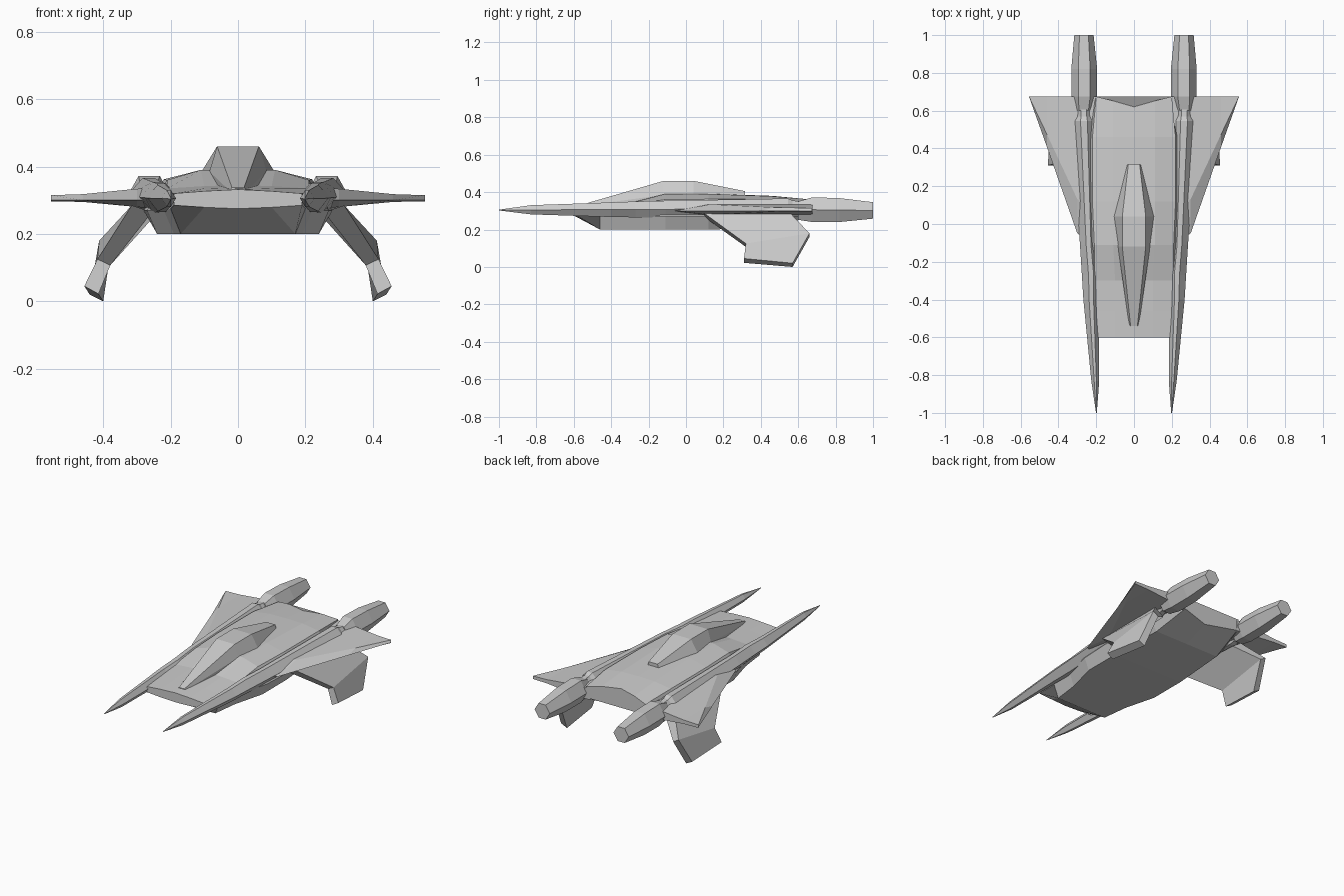
import bpy, bmesh


def loft(name, rings, mirror=False):
    """Skin equal-length rings of 3D points and cap both ends."""
    bm = bmesh.new()
    vs = [[bm.verts.new(p) for p in r] for r in rings]
    for a, b in zip(vs, vs[1:]):
        for i in range(len(a)):
            j = (i + 1) % len(a)
            bm.faces.new((a[i], a[j], b[j], b[i]))
    bm.faces.new(vs[0])
    bm.faces.new(vs[-1])
    bmesh.ops.recalc_face_normals(bm, faces=bm.faces)
    me = bpy.data.meshes.new(name)
    bm.to_mesh(me)
    bm.free()
    ob = bpy.data.objects.new(name, me)
    bpy.context.collection.objects.link(ob)
    if mirror:
        m = ob.modifiers.new("mirror", 'MIRROR')
        m.use_mirror_merge = False
    return ob


def symmetric(y, half, notch=0.0):
    """Full ring from a half profile; notch pulls the centre forward."""
    pts = half + [(-x, z) for x, z in reversed(half) if x > 0]
    return [(x, y - notch * max(0, 1 - abs(x) / 0.19), z) for x, z in pts]


def hexagon(y, xi, xo, zb, zt, ridge=0.36):
    """Six-sided section with flat top and bottom."""
    w, zm = xo - xi, (zb + zt) / 2
    a, b = xi + w * ridge, xo - w * ridge
    return [(xi, y, zm), (a, y, zt), (b, y, zt), (xo, y, zm), (b, y, zb), (a, y, zb)]


# Central hull: half profiles from top centre round to bottom centre
hull = [
    (-0.60, [(0, .332), (.10, .327), (.19, .320), (.19, .285), (.10, .279), (0, .275)], 0),
    (-0.46, [(0, .338), (.10, .335), (.20, .325), (.20, .275), (.17, .200), (0, .200)], 0),
    (-0.30, [(0, .345), (.10, .342), (.21, .335), (.22, .270), (.19, .200), (0, .200)], 0),
    (-0.11, [(0, .392), (.11, .390), (.21, .360), (.27, .270), (.24, .200), (0, .200)], 0),
    (0.12, [(0, .392), (.11, .390), (.22, .362), (.28, .270), (.24, .200), (0, .200)], 0),
    (0.46, [(0, .380), (.11, .378), (.22, .362), (.27, .270), (.22, .208), (0, .208)], 0),
    (0.675, [(0, .365), (.11, .362), (.20, .345), (.20, .280), (.19, .272), (0, .265)], .055),
]
loft("hull", [symmetric(y, h, n) for y, h, n in hull])

# Canopy
canopy = [
    (-0.54, .018, .338, .025, .328),
    (-0.12, .062, .460, .085, .385),
    (0.04, .062, .460, .105, .390),
    (0.315, .030, .405, .035, .385),
]
loft("canopy", [symmetric(y, [(t, zt), (b, zb), (b, .32)])
                for y, t, zt, b, zb in canopy])

# Long side booms, pointed at the front
booms = [
    (-1.0, .197, .201, .302, .306),
    (-.83, .184, .226, .281, .330),
    (-.40, .184, .268, .267, .345),
    (-.27, .178, .276, .265, .350),
    (-.11, .195, .286, .262, .354),
    (.545, .200, .330, .260, .366),
    (.57, .212, .318, .268, .355),
    (.625, .212, .318, .268, .350),
]
loft("side_boom", [hexagon(*b) for b in booms], True)

# Collar and engine pods behind the booms
engines = [
    (.60, .212, .320, .252, .350),
    (.675, .195, .332, .240, .372),
    (.82, .195, .332, .240, .368),
    (1.0, .214, .316, .258, .346),
]
loft("engine_pod", [hexagon(*e, ridge=.27) for e in engines], True)

# Wings: thick at the root, thin at the tip
wing = [
    (.19, -.12, .675, .270, .338),
    (.30, -.05, .675, .280, .334),
    (.46, .405, .675, .295, .318),
    (.555, .672, .675, .297, .315),
]
loft("wing", [[(x, f, .3), (x, f + (r - f) * .25, t), (x, r, t),
               (x, r, b), (x, f + (r - f) * .25, b)]
              for x, f, r, b, t in wing], True)

# Bent lower fins: front inner, front outer, rear outer, rear inner
fin = [
    [(.255, .10, .265), (.315, .10, .285), (.315, .56, .285), (.255, .56, .245)],
    [(.379, .32, .107), (.417, .32, .125), (.412, .66, .180), (.376, .66, .160)],
    [(.414, .31, .022), (.456, .31, .045), (.440, .57, .020), (.400, .57, .000)],
]
loft("lower_fin", fin, True)
